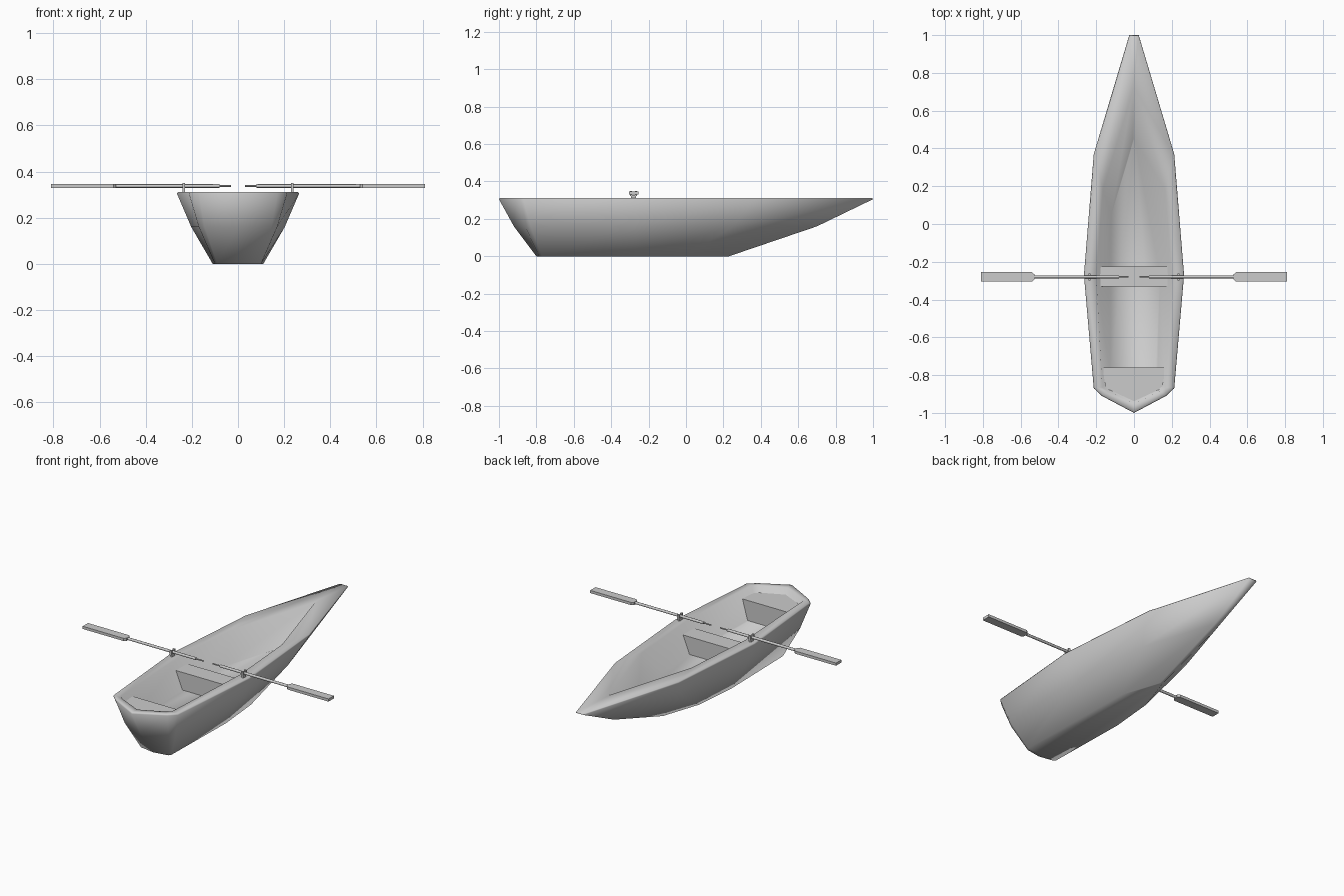
import bpy, bmesh, math
from mathutils import Matrix, Vector

if "Cube" in bpy.data.objects:
    bpy.data.objects.remove(bpy.data.objects["Cube"])


def finish(bm, name, angle=35):
    bmesh.ops.recalc_face_normals(bm, faces=bm.faces)
    me = bpy.data.meshes.new(name)
    bm.to_mesh(me)
    bm.free()
    ob = bpy.data.objects.new(name, me)
    bpy.context.collection.objects.link(ob)
    bpy.ops.object.select_all(action='DESELECT')
    ob.select_set(True)
    bpy.context.view_layer.objects.active = ob
    bpy.ops.object.shade_smooth_by_angle(angle=math.radians(angle))
    return ob


def mirrored(half):
    return half + [(-x, y) for x, y in reversed(half) if x > 0]


def loft(name, rings, angle=35):
    """Skin (z, outline) rings together and cap both ends."""
    bm = bmesh.new()
    loops = [[bm.verts.new((x, y, z)) for x, y in pts] for z, pts in rings]
    for a, b in zip(loops, loops[1:]):
        for i in range(len(a)):
            j = (i + 1) % len(a)
            bm.faces.new((a[i], a[j], b[j], b[i]))
    bm.faces.new(loops[0])
    bm.faces.new(loops[-1])
    return finish(bm, name, angle)


# Hull: half outlines from stern centre to bow, keel up to rim, then down inside
bottom = [(0, -.80), (.09, -.785), (.10, -.77), (.11, -.27), (.085, 0), (.008, .23)]
middle = [(0, -.92), (.145, -.86), (.17, -.83), (.203, -.27), (.155, .25), (.015, .70)]
top = [(0, -1), (.17, -.91), (.213, -.87), (.265, -.27), (.213, .37), (.025, 1)]
crown = [(x * .98, y * .995) for x, y in top]
inner = [(0, -.95), (.14, -.885), (.168, -.865), (.20, -.27), (.165, .18), (.003, .72)]
floor = [(0, -.90), (.11, -.85), (.125, -.82), (.137, -.27), (.12, .05), (.003, .45)]
loft("hull", [(z, mirrored(h)) for z, h in (
    (0, bottom), (.16, middle), (.305, top), (.312, crown), (.312, inner), (.155, floor))], 75)

# Seats: solid benches following the inner walls
loft("rowing_seat", [
    (.15, [(-.137, -.33), (.137, -.33), (.137, -.225), (-.137, -.225)]),
    (.26, [(-.188, -.33), (.188, -.33), (.188, -.225), (-.188, -.225)])], 20)
loft("stern_seat", [
    (.15, mirrored([(0, -.90), (.11, -.85), (.127, -.76)])),
    (.275, mirrored([(0, -.945), (.15, -.872), (.166, -.76)]))], 20)

OAR_Y, OAR_Z = -.28, .337


def rod(bm, x0, x1, r, sides=8):
    rot = Matrix.Rotation(math.pi / 2, 4, 'Y')
    bmesh.ops.create_cone(bm, cap_ends=True, segments=sides, radius1=r, radius2=r,
                          depth=abs(x1 - x0),
                          matrix=Matrix.Translation(((x0 + x1) / 2, OAR_Y, OAR_Z)) @ rot)


def box(bm, centre, size):
    bmesh.ops.create_cube(bm, size=1, matrix=Matrix.Translation(centre)
                          @ Matrix.Diagonal((*size, 1)))


for side, s in (("left", -1), ("right", 1)):
    # Oar shaft with slim grip
    bm = bmesh.new()
    rod(bm, s * .03, s * .085, .004)
    rod(bm, s * .08, s * .54, .008)
    finish(bm, side + "_oar_shaft", 50)

    # Oar blade with chamfered shoulders
    bm = bmesh.new()
    prof = [(.528, -.014), (.54, -.025), (.81, -.025), (.81, .025), (.54, .025), (.528, .014)]
    f = bm.faces.new([bm.verts.new((s * x, OAR_Y + y, OAR_Z - .008)) for x, y in prof])
    ext = bmesh.ops.extrude_face_region(bm, geom=[f])
    bmesh.ops.translate(bm, vec=Vector((0, 0, .016)),
                        verts=[v for v in ext["geom"] if isinstance(v, bmesh.types.BMVert)])
    finish(bm, side + "_oar_blade")

    # Oarlock: forked holder on the rim
    bm = bmesh.new()
    x = s * .235
    box(bm, (x, OAR_Y, .318), (.012, .026, .02))
    for d in (-.0135, .0135):
        box(bm, (x, OAR_Y + d, .336), (.012, .01, .028))
    finish(bm, side + "_oarlock")
